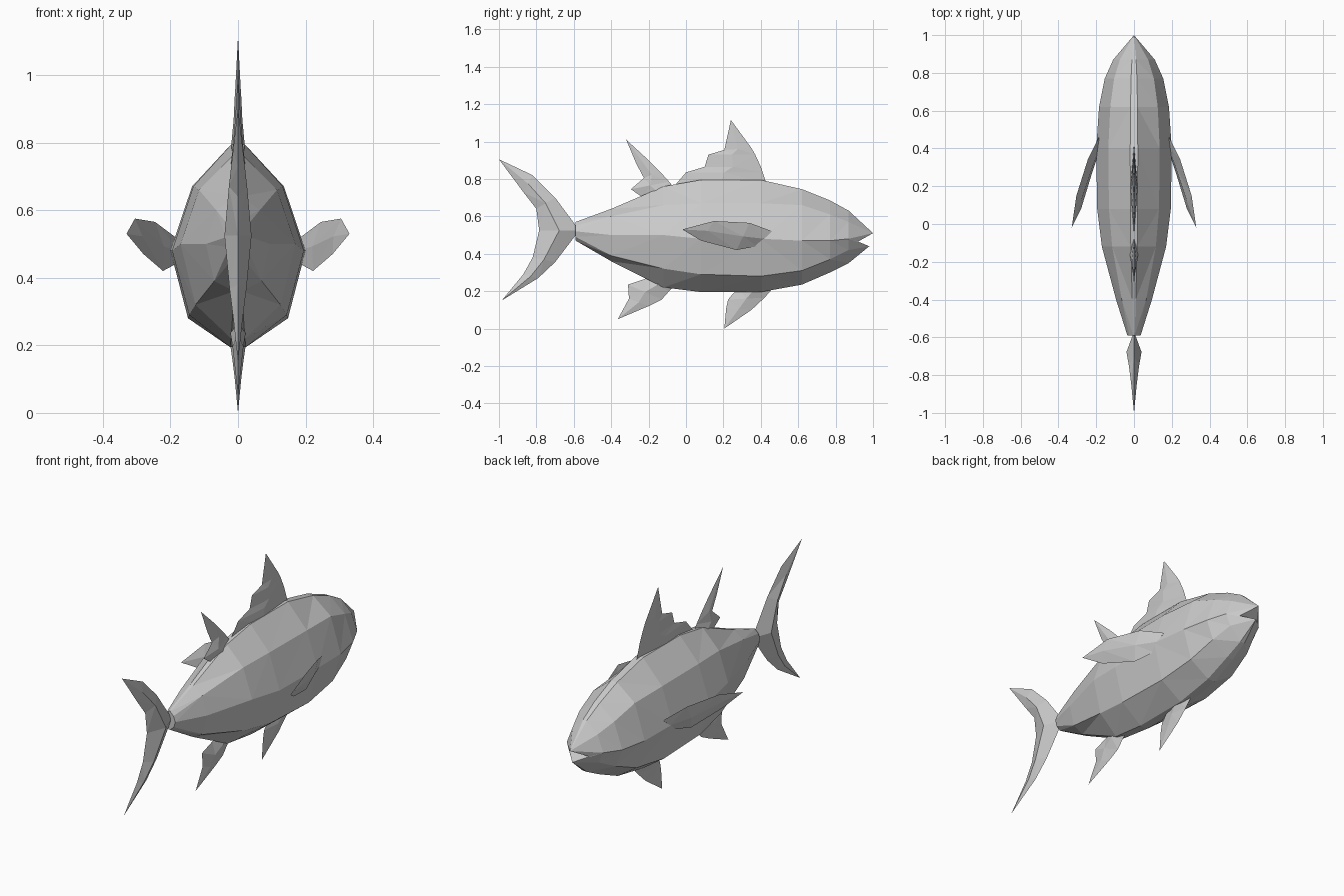
import bpy, bmesh
from mathutils import Vector

cube = bpy.data.objects.get("Cube")
if cube:
    bpy.data.objects.remove(cube, do_unlink=True)

grey = bpy.data.materials.new("plain grey")
grey.use_nodes = True
grey.diffuse_color = (0.6, 0.6, 0.6, 1)
grey.node_tree.nodes["Principled BSDF"].inputs["Base Color"].default_value = (0.6, 0.6, 0.6, 1)


def finish(name, bm):
    bmesh.ops.remove_doubles(bm, verts=bm.verts, dist=0.0005)
    bmesh.ops.recalc_face_normals(bm, faces=bm.faces)
    mesh = bpy.data.meshes.new(name)
    bm.to_mesh(mesh)
    bm.free()
    mesh.materials.append(grey)
    obj = bpy.data.objects.new(name, mesh)
    bpy.context.collection.objects.link(obj)


def fin(name, rows, side=1):
    """Blade from (leading point, trailing point, half thickness) rows."""
    bm = bmesh.new()
    loops = []
    for lead, trail, t in rows:
        a, b = [Vector(p if len(p) == 3 else (0, *p)) for p in (lead, trail)]
        m = (a + b) / 2
        pts = [a, m + Vector((t, 0, 0)), b, m - Vector((t, 0, 0))]
        loops.append([bm.verts.new((p.x * side, p.y, p.z)) for p in pts])
    for r, s in zip(loops, loops[1:]):
        for i in range(4):
            j = (i + 1) % 4
            bm.faces.new((r[i], r[j], s[j], s[i]))
    bm.faces.new(loops[0])
    bmesh.ops.dissolve_degenerate(bm, edges=bm.edges, dist=0.0005)
    bmesh.ops.triangulate(bm, faces=bm.faces)
    finish(name, bm)


# Body rings: y, half width, then heights of crest, shoulder, flank, belly edge, keel
stations = [
    (-0.59, 0.035, 0.57, 0.55, 0.52, 0.49, 0.47),
    (-0.40, 0.095, 0.64, 0.60, 0.50, 0.39, 0.36),
    (-0.12, 0.17, 0.76, 0.66, 0.50, 0.32, 0.22),
    (0.08, 0.195, 0.795, 0.67, 0.48, 0.29, 0.195),
    (0.40, 0.20, 0.795, 0.67, 0.48, 0.28, 0.195),
    (0.62, 0.185, 0.745, 0.66, 0.47, 0.31, 0.235),
    (0.77, 0.155, 0.685, 0.61, 0.47, 0.37, 0.30),
    (0.87, 0.11, 0.63, 0.57, 0.48, 0.42, 0.35),
]
spread = (0.1, 0.68, 1, 0.74, 0.12)
bm = bmesh.new()
rings = []
for y, w, *zs in stations:
    half = [(w * k, y, z) for k, z in zip(spread, zs)]
    full = half + [(-x, y, z) for x, y, z in reversed(half)]
    rings.append([bm.verts.new(p) for p in full])
for r, s in zip(rings, rings[1:]):
    for i in range(len(r)):
        j = (i + 1) % len(r)
        bm.faces.new((r[i], r[j], s[j], s[i]))
bm.faces.new(rings[0])

# Snout and lower jaw with an open mouth notch
head = rings[-1]
nose = bm.verts.new((0, 1.0, 0.51))
jaw = bm.verts.new((0, 0.98, 0.44))
corner_l = bm.verts.new((0.06, 0.92, 0.465))
corner_r = bm.verts.new((-0.06, 0.92, 0.465))
upper = [corner_r, head[7], head[8], head[9], head[0], head[1], head[2], corner_l]
lower = [corner_l] + head[2:8] + [corner_r]
for tip, strip in ((nose, upper), (jaw, lower)):
    for a, b in zip(strip, strip[1:]):
        bm.faces.new((tip, a, b))
    bm.faces.new((tip, corner_l, corner_r))
bmesh.ops.recalc_face_normals(bm, faces=bm.faces)
bmesh.ops.triangulate(bm, faces=bm.faces)
finish("body", bm)

# Fins on the centre line
fin("tail_fin", [
    ((-1.0, 0.905), (-1.0, 0.905), 0),
    ((-0.82, 0.82), (-0.87, 0.73), 0.015),
    ((-0.70, 0.70), (-0.80, 0.64), 0.027),
    ((-0.57, 0.525), (-0.785, 0.525), 0.04),
    ((-0.70, 0.355), (-0.82, 0.38), 0.025),
    ((-0.79, 0.27), (-0.87, 0.29), 0.014),
    ((-0.985, 0.15), (-0.985, 0.15), 0)])
fin("front_dorsal_fin", [
    ((0.43, 0.775), (-0.06, 0.765), 0.022),
    ((0.41, 0.835), (0.0, 0.835), 0.016),
    ((0.40, 0.865), (0.10, 0.865), 0.013),
    ((0.37, 0.93), (0.12, 0.93), 0.01),
    ((0.35, 0.965), (0.205, 0.955), 0.008),
    ((0.24, 1.115), (0.24, 1.115), 0)])
fin("rear_dorsal_fin", [
    ((-0.07, 0.76), (-0.23, 0.70), 0.022),
    ((-0.09, 0.785), (-0.295, 0.745), 0.018),
    ((-0.14, 0.84), (-0.225, 0.805), 0.012),
    ((-0.20, 0.90), (-0.265, 0.88), 0.007),
    ((-0.32, 1.01), (-0.32, 1.01), 0)])
fin("pelvic_fin", [
    ((0.46, 0.21), (0.28, 0.22), 0.025),
    ((0.42, 0.165), (0.225, 0.155), 0.017),
    ((0.35, 0.10), (0.215, 0.11), 0.01),
    ((0.205, 0.0), (0.205, 0.0), 0)])
fin("anal_fin", [
    ((-0.06, 0.23), (-0.15, 0.32), 0.03),
    ((-0.09, 0.20), (-0.22, 0.265), 0.022),
    ((-0.13, 0.155), (-0.31, 0.235), 0.016),
    ((-0.20, 0.12), (-0.305, 0.16), 0.01),
    ((-0.365, 0.05), (-0.365, 0.05), 0)])

# Mirrored pectoral fins
for name, side in (("left_pectoral_fin", 1), ("right_pectoral_fin", -1)):
    fin(name, [
        ((0.185, 0.46, 0.52), (0.185, 0.38, 0.44), 0.012),
        ((0.245, 0.34, 0.565), (0.222, 0.27, 0.42), 0.014),
        ((0.305, 0.15, 0.575), (0.28, 0.08, 0.47), 0.01),
        ((0.33, -0.02, 0.53), (0.33, -0.02, 0.53), 0)], side)
